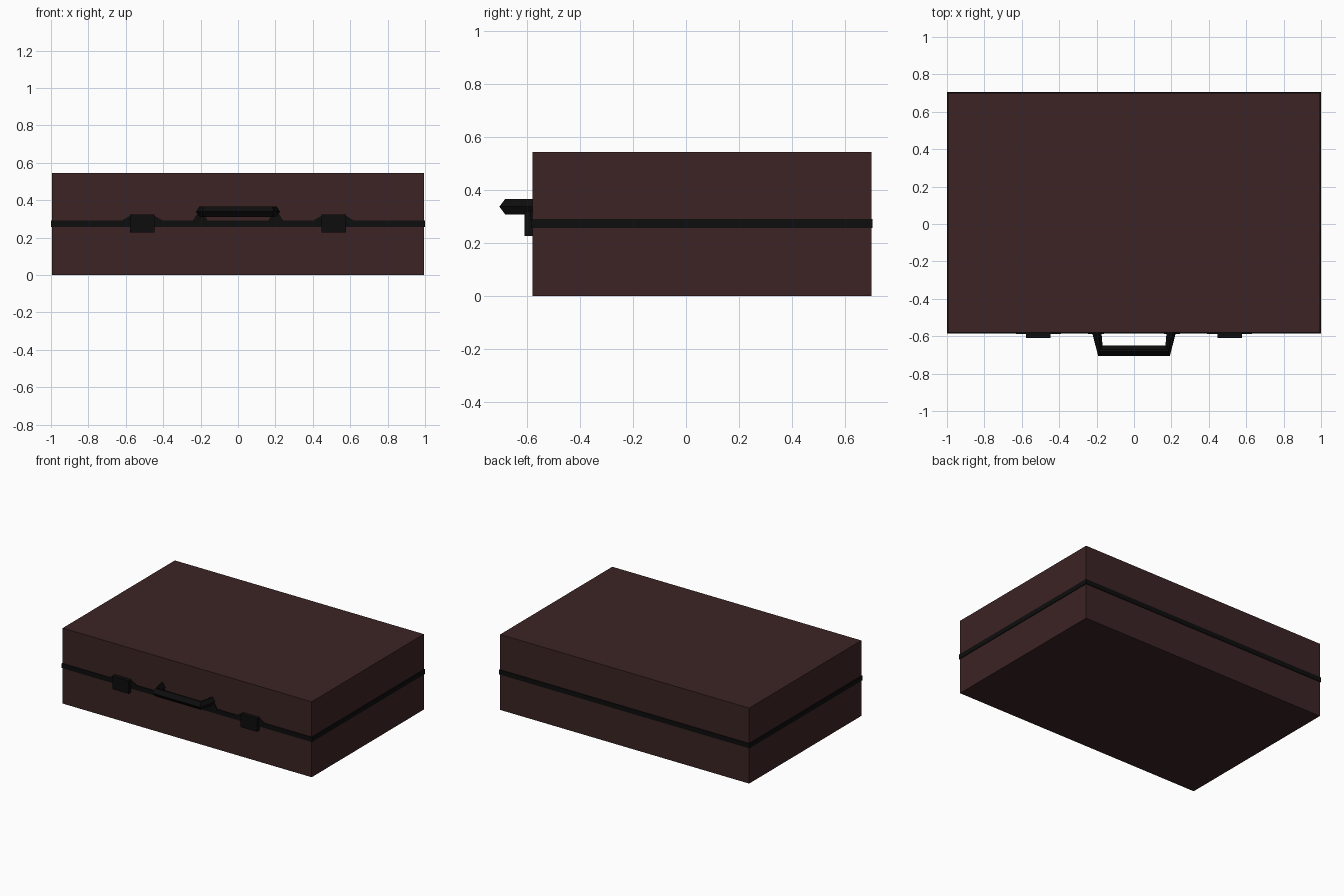
import bpy, bmesh
from mathutils import Vector

if "Cube" in bpy.data.objects:
    bpy.data.objects.remove(bpy.data.objects["Cube"])


def material(name, rgb):
    m = bpy.data.materials.new(name)
    m.diffuse_color = (*rgb, 1)
    m.use_nodes = True
    m.node_tree.nodes["Principled BSDF"].inputs["Base Color"].default_value = m.diffuse_color
    return m


LEATHER = material("dark brown leather", (0.045, 0.017, 0.018))
BLACK = material("black metal", (0.004, 0.004, 0.004))
FRONT = -0.58


def finish(name, bm, mat):
    bmesh.ops.recalc_face_normals(bm, faces=bm.faces)
    me = bpy.data.meshes.new(name)
    bm.to_mesh(me)
    bm.free()
    me.materials.append(mat)
    ob = bpy.data.objects.new(name, me)
    bpy.context.collection.objects.link(ob)
    return ob


def box(name, lo, hi, mat):
    bm = bmesh.new()
    bmesh.ops.create_cube(bm, size=1)
    for v in bm.verts:
        v.co = [l + (c + 0.5) * (h - l) for c, l, h in zip(v.co, lo, hi)]
    return finish(name, bm, mat)


def plate(name, outline, y0, y1, mat):
    # x-z outline extruded along y
    bm = bmesh.new()
    face = bm.faces.new([bm.verts.new((x, y0, z)) for x, z in outline])
    ext = bmesh.ops.extrude_face_region(bm, geom=[face])
    for v in ext["geom"]:
        if isinstance(v, bmesh.types.BMVert):
            v.co.y = y1
    return finish(name, bm, mat)


# case halves
box("case_bottom", (-0.995, FRONT, 0), (0.995, 0.70, 0.272), LEATHER)
box("case_lid", (-0.995, FRONT, 0.272), (0.995, 0.70, 0.545), LEATHER)
# seam band around the case
box("seam_band", (-1, FRONT - 0.005, 0.257), (1, 0.705, 0.291), BLACK)

for side, s in (("left", -1), ("right", 1)):
    # latch block with a sloped base plate behind it
    a, b = sorted((s * 0.447, s * 0.577))
    box(side + "_latch", (a, FRONT - 0.03, 0.228), (b, FRONT, 0.322), BLACK)
    plate(side + "_latch_base",
          [(s * 0.39, 0.285), (s * 0.63, 0.285), (s * 0.575, 0.318), (s * 0.45, 0.318)],
          FRONT - 0.008, FRONT, BLACK)
    # handle mount
    plate(side + "_handle_mount",
          [(s * 0.16, 0.285), (s * 0.245, 0.285), (s * 0.22, 0.325), (s * 0.18, 0.325)],
          FRONT - 0.008, FRONT, BLACK)

# handle: six-sided section swept along a U path, mitred at the corners
inner = [(-0.174, FRONT), (-0.168, -0.65), (0.168, -0.65), (0.174, FRONT)]
outer = [(-0.224, FRONT), (-0.192, -0.705), (0.192, -0.705), (0.224, FRONT)]
section = [(0, 0), (0.4, 1), (0.6, 1), (1, 0), (0.6, -1), (0.4, -1)]
bm = bmesh.new()
rings = []
for i, o in zip(inner, outer):
    i, o = Vector(i), Vector(o)
    ring = []
    for t, h in section:
        p = i.lerp(o, t)
        ring.append(bm.verts.new((p.x, p.y, 0.338 + 0.029 * h)))
    rings.append(ring)
for r, q in zip(rings, rings[1:]):
    for k in range(6):
        n = (k + 1) % 6
        bm.faces.new((r[k], r[n], q[n], q[k]))
bm.faces.new(rings[0])
bm.faces.new(rings[-1])
finish("handle", bm, BLACK)
